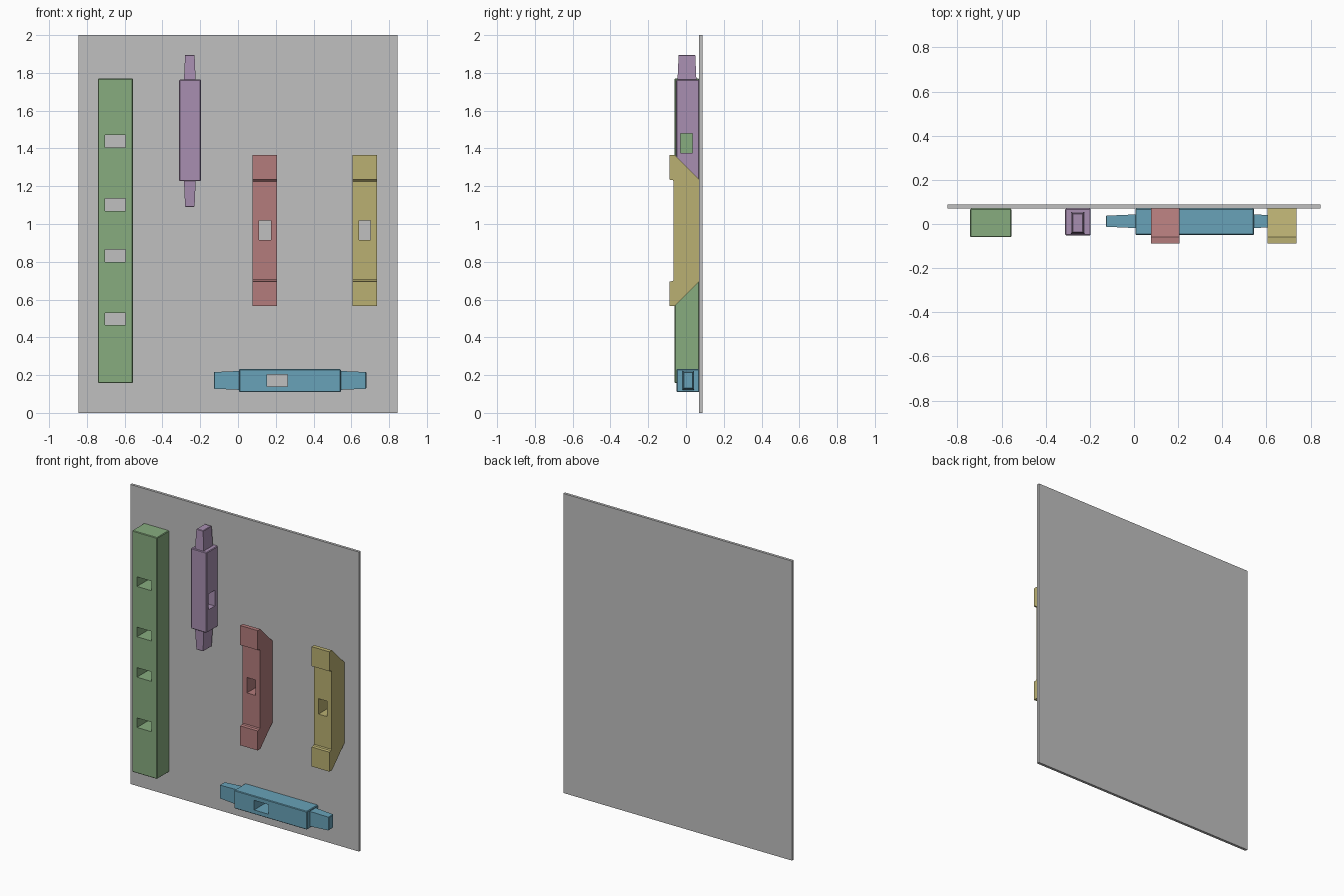
import bpy, bmesh

if "Cube" in bpy.data.objects:
    bpy.data.objects.remove(bpy.data.objects["Cube"])

BACK = 0.07  # plane where every block touches the board


def material(name, srgb):
    m = bpy.data.materials.new(name)
    m.diffuse_color = [(c / 255 / 12.92 if c < 10 else ((c / 255 + 0.055) / 1.055) ** 2.4)
                       for c in srgb] + [1.0]
    m.use_nodes = True
    m.node_tree.nodes["Principled BSDF"].inputs["Base Color"].default_value = m.diffuse_color
    return m


grey = material("board grey", (192, 192, 192))
green = material("sage green", (135, 172, 127))
purple = material("dusty purple", (168, 143, 177))
red = material("dusty red", (179, 124, 124))
yellow = material("ochre yellow", (186, 176, 114))
blue = material("steel blue", (104, 162, 184))


def finish(bm, name, mat):
    bmesh.ops.recalc_face_normals(bm, faces=bm.faces)
    mesh = bpy.data.meshes.new(name)
    bm.to_mesh(mesh)
    bm.free()
    ob = bpy.data.objects.new(name, mesh)
    bpy.context.collection.objects.link(ob)
    if mat:
        mesh.materials.append(mat)
    return ob


def add_box(bm, x, y, z, bevel=0.0):
    v = [bm.verts.new((a, b, c)) for a in x for b in y for c in z]
    faces = [bm.faces.new([v[i] for i in q]) for q in
             ((0, 1, 3, 2), (4, 6, 7, 5), (0, 4, 5, 1), (2, 3, 7, 6), (0, 2, 6, 4), (1, 5, 7, 3))]
    if bevel:
        edges = list({e for f in faces for e in f.edges})
        bmesh.ops.bevel(bm, geom=edges, offset=bevel, segments=1, affect='EDGES')


def box(name, mat, x, y, z, bevel=0.0):
    bm = bmesh.new()
    add_box(bm, x, y, z, bevel)
    return finish(bm, name, mat)


def cut(ob, x, y, z):
    """Cut a straight rectangular mortise through a block."""
    cutter = box("cutter", None, x, y, z)
    cutter.hide_render = True
    mod = ob.modifiers.new("mortise", 'BOOLEAN')
    mod.operation, mod.solver, mod.object = 'DIFFERENCE', 'EXACT', cutter
    bpy.context.view_layer.objects.active = ob
    bpy.ops.object.modifier_apply(modifier=mod.name)
    bpy.data.objects.remove(cutter)


def tenon(name, mat, axis, base, tip, center, half, taper):
    """Tapered peg along an axis; center and half give its cross-section."""
    others = [i for i in range(3) if i != axis]
    bm = bmesh.new()
    rings = []
    for pos, shrink in ((base, 0.0), (tip, taper)):
        ring = []
        for s, t in ((-1, -1), (1, -1), (1, 1), (-1, 1)):
            p = [pos] * 3
            p[others[0]] = center[0] + s * (half[0] - shrink)
            p[others[1]] = center[1] + t * (half[1] - shrink)
            ring.append(bm.verts.new(p))
        rings.append(ring)
    for r in rings:
        bm.faces.new(r)
    for i in range(4):
        j = (i + 1) % 4
        bm.faces.new((rings[0][i], rings[0][j], rings[1][j], rings[1][i]))
    end = [e for e in bm.edges if e.verts[0] in rings[1] and e.verts[1] in rings[1]]
    bmesh.ops.recalc_face_normals(bm, faces=bm.faces)
    bmesh.ops.bevel(bm, geom=end, offset=0.003, segments=1, affect='EDGES')
    return finish(bm, name, mat)


def bracket(name, mat, x0, x1):
    """Upright with raised end pads and mitred back corners."""
    half = [(-0.065, 0.26), (-0.07, 0.267), (-0.088, 0.27), (-0.088, 0.4), (-0.06, 0.4), (BACK, 0.27)]
    profile = [(y, 0.965 + z) for y, z in half] + [(y, 0.965 - z) for y, z in reversed(half)]
    bm = bmesh.new()
    face = bm.faces.new([bm.verts.new((x0, y, z)) for y, z in profile])
    out = bmesh.ops.extrude_face_region(bm, geom=[face])
    moved = [g for g in out["geom"] if isinstance(g, bmesh.types.BMVert)]
    bmesh.ops.translate(bm, verts=moved, vec=(x1 - x0, 0, 0))
    ob = finish(bm, name, mat)
    mid = (x0 + x1) / 2
    cut(ob, (mid - 0.031, mid + 0.031), (-0.2, 0.2), (0.915, 1.018))


# Backing board
box("backing_board", grey, (-0.845, 0.845), (BACK, 0.088), (0, 2))

# Tall post with four mortises
post = box("tall_post", green, (-0.742, -0.556), (-0.06, BACK), (0.158, 1.77), 0.004)
for z in (0.496, 0.832, 1.102, 1.438):
    cut(post, (-0.704, -0.596), (-0.2, 0.2), (z - 0.032, z + 0.032))

# Upright rail with sideways mortise and two tenons
rail = box("upright_rail", purple, (-0.312, -0.196), (-0.052, BACK), (1.227, 1.764), 0.004)
cut(rail, (-0.5, 0), (-0.03, 0.035), (1.375, 1.48))
for label, base, tip in (("top", 1.762, 1.896), ("bottom", 1.229, 1.09)):
    tenon("upright_rail_tenon_" + label, purple, 2, base, tip, (-0.255, 0.005), (0.031, 0.05), 0.006)

# Pair of brackets
bracket("left_bracket", red, 0.078, 0.207)
bracket("right_bracket", yellow, 0.606, 0.737)

# Lying rail with front mortise and two tenons
bar = box("lying_rail", blue, (0.006, 0.544), (-0.05, BACK), (0.11, 0.232), 0.004)
cut(bar, (0.154, 0.262), (-0.2, 0.2), (0.139, 0.203))
for label, base, tip in (("left", 0.008, -0.128), ("right", 0.542, 0.679)):
    tenon("lying_rail_tenon_" + label, blue, 0, base, tip, (0.0125, 0.172), (0.031, 0.05), 0.006)
